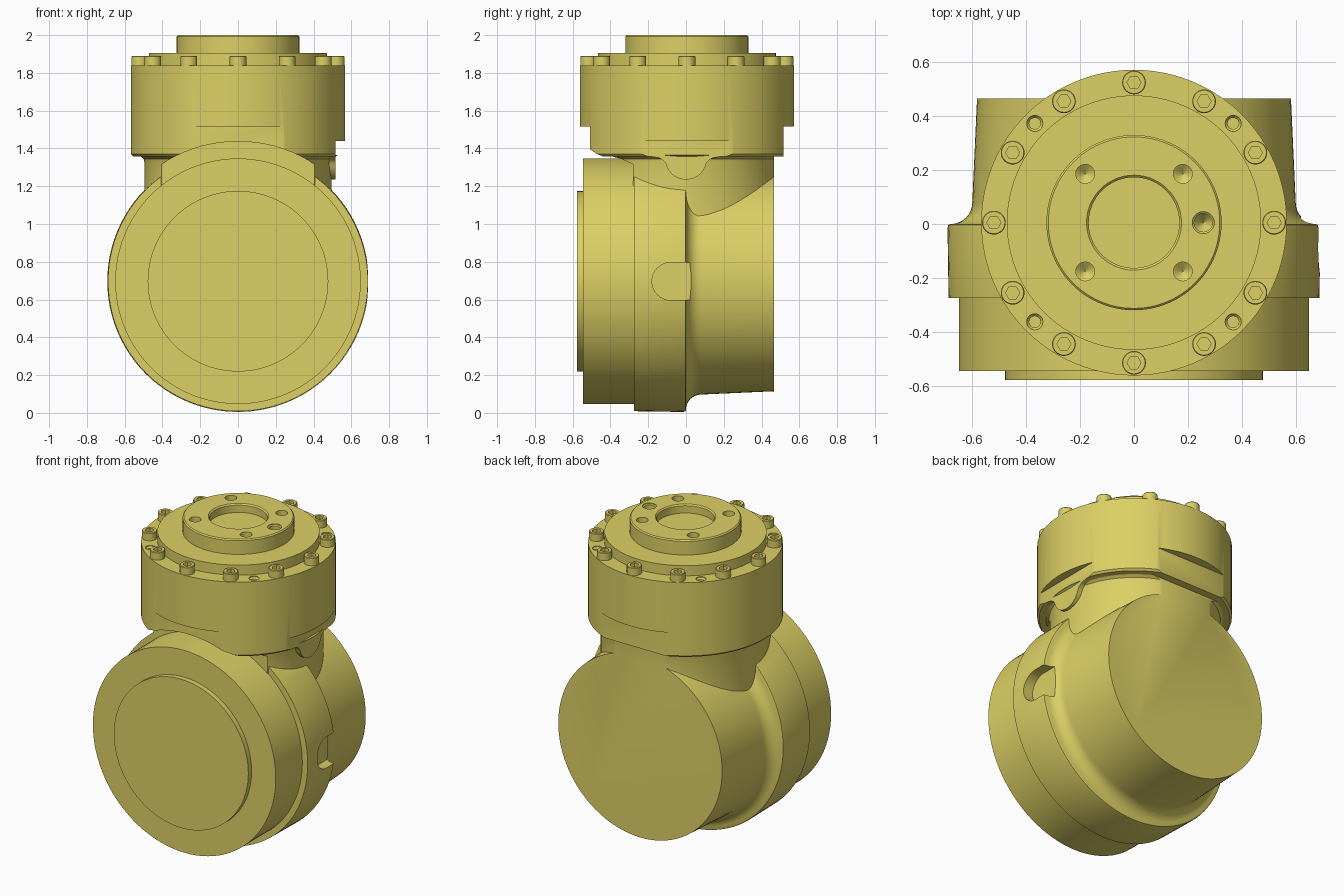
import bpy, bmesh, math
from mathutils import Matrix, Vector

if "Cube" in bpy.data.objects:
    bpy.data.objects.remove(bpy.data.objects["Cube"])

YELLOW = bpy.data.materials.new("yellow_paint")
YELLOW.diffuse_color = (0.72, 0.63, 0.13, 1)
YELLOW.use_nodes = True
YELLOW.node_tree.nodes["Principled BSDF"].inputs["Base Color"].default_value = YELLOW.diffuse_color
CZ = 0.697      # height of the horizontal axis
CY = 0.005      # y of the vertical axis


def make(name, bm):
    bmesh.ops.recalc_face_normals(bm, faces=bm.faces[:])
    mesh = bpy.data.meshes.new(name)
    bm.to_mesh(mesh)
    bm.free()
    mesh.materials.append(YELLOW)
    ob = bpy.data.objects.new(name, mesh)
    bpy.context.collection.objects.link(ob)
    return ob


def lathe(name, profile, axis='Z', at=(0, 0, 0), n=96):
    """Closed solid of revolution from (radius, height) points."""
    bm = bmesh.new()
    rings = []
    for r, h in profile:
        ring = []
        for i in range(n):
            a = 2 * math.pi * i / n
            x, y = r * math.cos(a), r * math.sin(a)
            p = Vector((x, y, h) if axis == 'Z' else (x, h, y))
            ring.append(bm.verts.new(p + Vector(at)))
        rings.append(ring)
    for a, b in zip(rings, rings[1:]):
        for i in range(n):
            j = (i + 1) % n
            bm.faces.new((a[i], a[j], b[j], b[i]))
    bm.faces.new(rings[0])
    bm.faces.new(rings[-1])
    return make(name, bm)


def prism_x(name, outline, x0, x1):
    """Extrude a (y, z) outline along x."""
    bm = bmesh.new()
    face = bm.faces.new([bm.verts.new((x0, y, z)) for y, z in outline])
    new = bmesh.ops.extrude_face_region(bm, geom=[face])['geom']
    bmesh.ops.translate(bm, vec=(x1 - x0, 0, 0),
                        verts=[v for v in new if isinstance(v, bmesh.types.BMVert)])
    return make(name, bm)


def box(name, lo, hi):
    return prism_x(name, [(lo[1], lo[2]), (hi[1], lo[2]), (hi[1], hi[2]), (lo[1], hi[2])],
                   lo[0], hi[0])


def boolean(ob, other, op='DIFFERENCE'):
    other.hide_render = True
    m = ob.modifiers.new("bool", 'BOOLEAN')
    m.operation, m.object, m.solver = op, other, 'EXACT'
    bpy.ops.object.select_all(action='DESELECT')
    bpy.context.view_layer.objects.active = ob
    ob.select_set(True)
    bpy.ops.object.modifier_apply(modifier=m.name)
    bpy.data.objects.remove(other)


def smooth(ob):
    bpy.ops.object.select_all(action='DESELECT')
    bpy.context.view_layer.objects.active = ob
    ob.select_set(True)
    bpy.ops.object.shade_smooth_by_angle(angle=math.radians(30))


def clearance():
    """Round relief above the front cap."""
    return lathe("relief_cutter", [(0.74, -0.8), (0.74, -0.28)], 'Y', (0, 0, CZ))


# horizontal housing: collar, concave fillet, tapered rear drum
fillet = [(0.68 - 0.08 * math.sin(t), 0.08 - 0.08 * math.cos(t))
          for t in (k * math.pi / 16 for k in range(9))]
housing = lathe("joint_housing",
                [(0.688, -0.275), (0.692, -0.015), (0.689, -0.003)] + fillet + [(0.58, 0.52)],
                'Y', (0, 0, CZ))

# neck rising out of the housing
neck = lathe("neck", [(0.495, 0.8), (0.495, 1.325), (0.50, 1.345), (0.515, 1.357), (0.53, 1.365)],
             at=(0, CY, 0))
boolean(neck, clearance())
boolean(housing, neck, 'UNION')
boolean(housing, box("rear_trim", (-1, 0.465, -1), (1, 1, 1.9)))

# D-shaped pocket on the right side of the collar
pocket = [(0.03, CZ - 0.1), (0.03, CZ + 0.1)]
pocket += [(-0.08 + 0.1 * math.cos(t), CZ + 0.1 * math.sin(t))
           for t in (math.pi / 2 + k * math.pi / 16 for k in range(17))]
boolean(housing, prism_x("pocket_cutter", pocket, 0.62, 0.9))
smooth(housing)

# front cap with raised centre disc
cap = lathe("front_cap", [(0.65, -0.26), (0.65, -0.545), (0.478, -0.545), (0.478, -0.578)],
            'Y', (0, 0, CZ))
smooth(cap)

# top flange, stepped disc and hub with shallow bore
flange = lathe("top_flange",
               [(0.555, 1.358), (0.567, 1.37), (0.567, 1.84), (0.472, 1.84), (0.472, 1.905),
                (0.325, 1.905), (0.325, 1.993), (0.318, 2.0), (0.176, 2.0), (0.168, 1.992),
                (0.168, 1.945)], at=(0, CY, 0))

# rounded tab hanging from the right side of the flange
tab = [(-0.19, 1.41), (-0.19, 1.358), (-0.14, 1.35), (-0.118, 1.335)]
tab += [(0.11 * math.cos(t), 1.345 + 0.11 * math.sin(t))
        for t in (math.pi * (1.07 + 0.86 * k / 14) for k in range(15))]
tab += [(0.118, 1.335), (0.14, 1.35), (0.19, 1.358), (0.19, 1.41)]
boolean(flange, prism_x("side_tab", tab, 0.40, 0.55), 'UNION')

# flats on the front, back and right of the flange, and relief over the cap
boolean(flange, box("right_flat", (0.515, -0.5, 1.0), (0.8, 0.5, 1.44)))
boolean(flange, box("front_flat", (-0.5, -0.8, 1.0), (0.5, -0.508, 1.515)))
boolean(flange, box("back_flat", (-0.5, 0.515, 1.0), (0.5, 0.8, 1.515)))
boolean(flange, clearance())

# hub holes (conical bottoms) and one counterbored dowel hole
for sx in (-1, 1):
    for sy in (-1, 1):
        boolean(flange, lathe("hub_hole", [(0.002, 1.93), (0.035, 1.955), (0.035, 2.1)],
                              at=(sx * 0.181, CY + sy * 0.181, 0), n=24))
        boolean(flange, lathe("rim_hole", [(0.021, 1.76), (0.021, 1.825), (0.03, 1.835), (0.03, 1.88)],
                              at=(sx * 0.368, CY + sy * 0.368, 0), n=24))
boolean(flange, lathe("dowel_hole", [(0.002, 1.92), (0.034, 1.96), (0.034, 1.99), (0.041, 1.995), (0.041, 2.1)],
                      at=(0.257, CY, 0), n=24))
smooth(flange)

# twelve socket-head bolts sharing one mesh
bolt = lathe("flange_bolt_1", [(0.044, -0.02), (0.044, 0.046), (0.041, 0.05)], n=32)
boolean(bolt, lathe("hex_cutter", [(0.026, 0.02), (0.026, 0.1)], n=6))
smooth(bolt)
for i in range(12):
    ob = bolt if i == 0 else bpy.data.objects.new(f"flange_bolt_{i + 1}", bolt.data)
    if i:
        bpy.context.collection.objects.link(ob)
    a = i * math.pi / 6
    ob.location = (0.52 * math.cos(a), CY + 0.52 * math.sin(a), 1.84)
